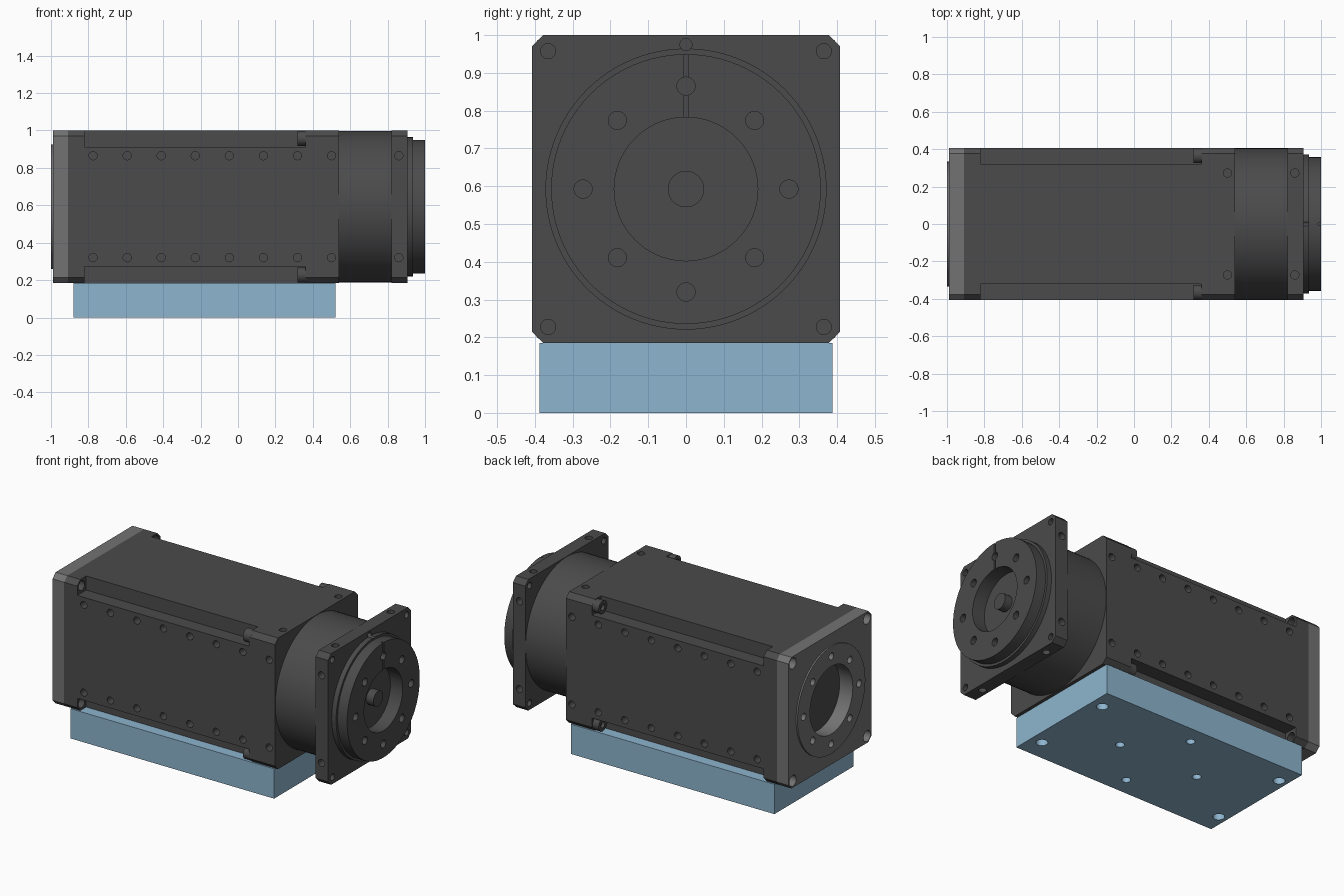
import bpy, bmesh, math
from mathutils import Matrix, Vector

if "Cube" in bpy.data.objects:
    bpy.data.objects.remove(bpy.data.objects["Cube"])

CZ, H = 0.5925, 0.4075          # axis height, half width of the square housing
BOLT, CORNER = 0.2725, 0.365    # hole row offset, corner screw offset
SIGNS = [(a, b) for a in (-1, 1) for b in (-1, 1)]


def material(name, rgb):
    m = bpy.data.materials.new(name)
    m.diffuse_color = (*rgb, 1)
    m.use_nodes = True
    m.node_tree.nodes["Principled BSDF"].inputs["Base Color"].default_value = m.diffuse_color
    return m


DARK = material("dark_grey", (0.07, 0.07, 0.07))
LIGHT = material("mid_grey", (0.17, 0.17, 0.17))
BLUE = material("pale_blue", (0.27, 0.46, 0.62))


def finish(name, bm, mat=None):
    bmesh.ops.recalc_face_normals(bm, faces=bm.faces)
    me = bpy.data.meshes.new(name)
    bm.to_mesh(me)
    bm.free()
    ob = bpy.data.objects.new(name, me)
    bpy.context.collection.objects.link(ob)
    if mat:
        me.materials.append(mat)
    return ob


def loft(name, rings, mat):
    """Join rings of points, closing both ends."""
    bm = bmesh.new()
    vs = [[bm.verts.new(p) for p in ring] for ring in rings]
    n = len(vs[0])
    for a, b in zip(vs, vs[1:]):
        for i in range(n):
            bm.faces.new((a[i], a[(i + 1) % n], b[(i + 1) % n], b[i]))
    bm.faces.new(vs[0])
    bm.faces.new(vs[-1])
    return finish(name, bm, mat)


def lathe(name, profile, mat, y=0, z=CZ, n=96):
    """Turn (x, radius) points about an axis along x."""
    return loft(name, [[(x, y + r * math.cos(2 * math.pi * i / n), z + r * math.sin(2 * math.pi * i / n))
                        for i in range(n)] for x, r in profile], mat)


def prism(name, x0, x1, mat, c=0.03):
    """Square block along x with chamfered corners."""
    k = H - c
    sec = [(k, H), (-k, H), (-H, k), (-H, -k), (-k, -H), (k, -H), (H, -k), (H, k)]
    return loft(name, [[(x, y, CZ + z) for y, z in sec] for x in (x0, x1)], mat)


def add_box(bm, x0, x1, y0, y1, z0, z1):
    m = Matrix.Translation(((x0 + x1) / 2, (y0 + y1) / 2, (z0 + z1) / 2)) @ \
        Matrix.Diagonal((x1 - x0, y1 - y0, z1 - z0, 1))
    bmesh.ops.create_cube(bm, size=1, matrix=m)


def add_hole(bm, p, axis, r, length, n=24):
    rot = Vector((0, 0, 1)).rotation_difference(Vector(axis)).to_matrix().to_4x4()
    bmesh.ops.create_cone(bm, cap_ends=True, segments=n, radius1=r, radius2=r, depth=length,
                          matrix=Matrix.Translation(p) @ rot)


def cut(ob, bm):
    cutter = finish("cutter", bm)
    cutter.hide_render = True
    mod = ob.modifiers.new("cut", 'BOOLEAN')
    mod.operation, mod.solver, mod.object = 'DIFFERENCE', 'EXACT', cutter
    bpy.context.view_layer.objects.active = ob
    bpy.ops.object.modifier_apply(modifier=mod.name)
    bpy.data.objects.remove(cutter)


def side_holes(bm, xs, axes):
    """Pairs of blind holes on the chosen faces of the square housing."""
    for x in xs:
        for s, t in SIGNS:
            if 'y' in axes:
                add_hole(bm, (x, s * H, CZ + t * BOLT), (0, 1, 0), 0.022, 0.12)
            if 'z' in axes:
                add_hole(bm, (x, s * BOLT, CZ + t * H), (0, 0, 1), 0.022, 0.12)


def ring_holes(bm, x, length, r):
    for i in range(8):
        a, rad = i * math.pi / 4, (0.2725, 0.257)[i % 2]
        add_hole(bm, (x, rad * math.cos(a), CZ + rad * math.sin(a)), (1, 0, 0), r, length)


# Main housing: corner notches, screw clearance holes, side tapped holes
body = prism("motor_housing", -0.91, 0.54, DARK)
bm = bmesh.new()
for s, t in SIGNS:
    ys, zs = sorted((s * 0.32, s * 0.5)), sorted((CZ + t * 0.32, CZ + t * 0.5))
    add_box(bm, -0.82, 0.36, *ys, *zs)
cut(body, bm)
bm = bmesh.new()
for s, t in SIGNS:
    add_hole(bm, (-0.86, s * CORNER, CZ + t * CORNER), (1, 0, 0), 0.03, 0.16)
side_holes(bm, [-0.775 + 0.1822 * i for i in range(7)], 'y')
side_holes(bm, [0.5], 'yz')
cut(body, bm)

# Socket head screws at the front end of each notch
for s, t in SIGNS:
    lathe("housing_screw", [(0.37, 0.04), (0.317, 0.04), (0.317, 0.02), (0.337, 0.02)], DARK,
          s * CORNER, CZ + t * CORNER, 32)

# Rear cap and its raised ring
cap = prism("rear_cap", -0.99, -0.91, LIGHT)
bm = bmesh.new()
add_hole(bm, (-0.95, 0, CZ), (1, 0, 0), 0.21, 0.2, 96)
for s, t in SIGNS:
    add_hole(bm, (-0.95, s * CORNER, CZ + t * CORNER), (1, 0, 0), 0.034, 0.2)
ring_holes(bm, -0.99, 0.1, 0.022)
cut(cap, bm)
ring = lathe("rear_ring", [(-0.99, 0.333), (-1.0, 0.333)], LIGHT)
bm = bmesh.new()
add_hole(bm, (-0.99, 0, CZ), (1, 0, 0), 0.21, 0.2, 96)
ring_holes(bm, -0.99, 0.1, 0.022)
cut(ring, bm)

# Round gearbox neck
lathe("gearbox_neck", [(0.54, 0.405), (0.82, 0.405)], DARK)

# Square front flange
flange = prism("front_flange", 0.82, 0.905, DARK)
bm = bmesh.new()
for s, t in SIGNS:
    add_hole(bm, (0.86, s * CORNER, CZ + t * CORNER), (1, 0, 0), 0.02, 0.2)
add_hole(bm, (0.91, 0, 0.975), (1, 0, 0), 0.016, 0.08)
side_holes(bm, [0.86], 'yz')
cut(flange, bm)

# Output disc with recess, hub, bolt ring, key groove and pin notch
disc = lathe("output_disc", [(0.905, 0.372), (0.935, 0.372), (0.935, 0.357), (1, 0.357), (1, 0.19),
                             (0.915, 0.19), (0.915, 0.048), (0.965, 0.048)], DARK)
bm = bmesh.new()
ring_holes(bm, 1.0, 0.12, 0.024)
add_hole(bm, (0.92, 0, 0.975), (1, 0, 0), 0.016, 0.1)
cut(disc, bm)
bm = bmesh.new()
add_box(bm, 0.985, 1.02, -0.005, 0.005, CZ + 0.15, CZ + 0.4)
cut(disc, bm)

# Mounting block with corner and inner bolt holes underneath
bm = bmesh.new()
add_box(bm, -0.88, 0.52, -0.388, 0.388, 0, 0.185)
block = finish("mounting_block", bm, BLUE)
bm = bmesh.new()
for x in (-0.825, 0.445):
    for y in (-0.258, 0.258):
        add_hole(bm, (x, y, 0), (0, 0, 1), 0.033, 0.24)
for i in range(4):
    a = i * math.pi / 2
    add_hole(bm, (-0.175 + 0.275 * math.cos(a), 0.275 * math.sin(a), 0), (0, 0, 1), 0.025, 0.24)
cut(block, bm)

# Smooth the round walls, keep edges sharp
bpy.ops.object.select_all(action='SELECT')
bpy.ops.object.shade_smooth_by_angle(angle=math.radians(30))
